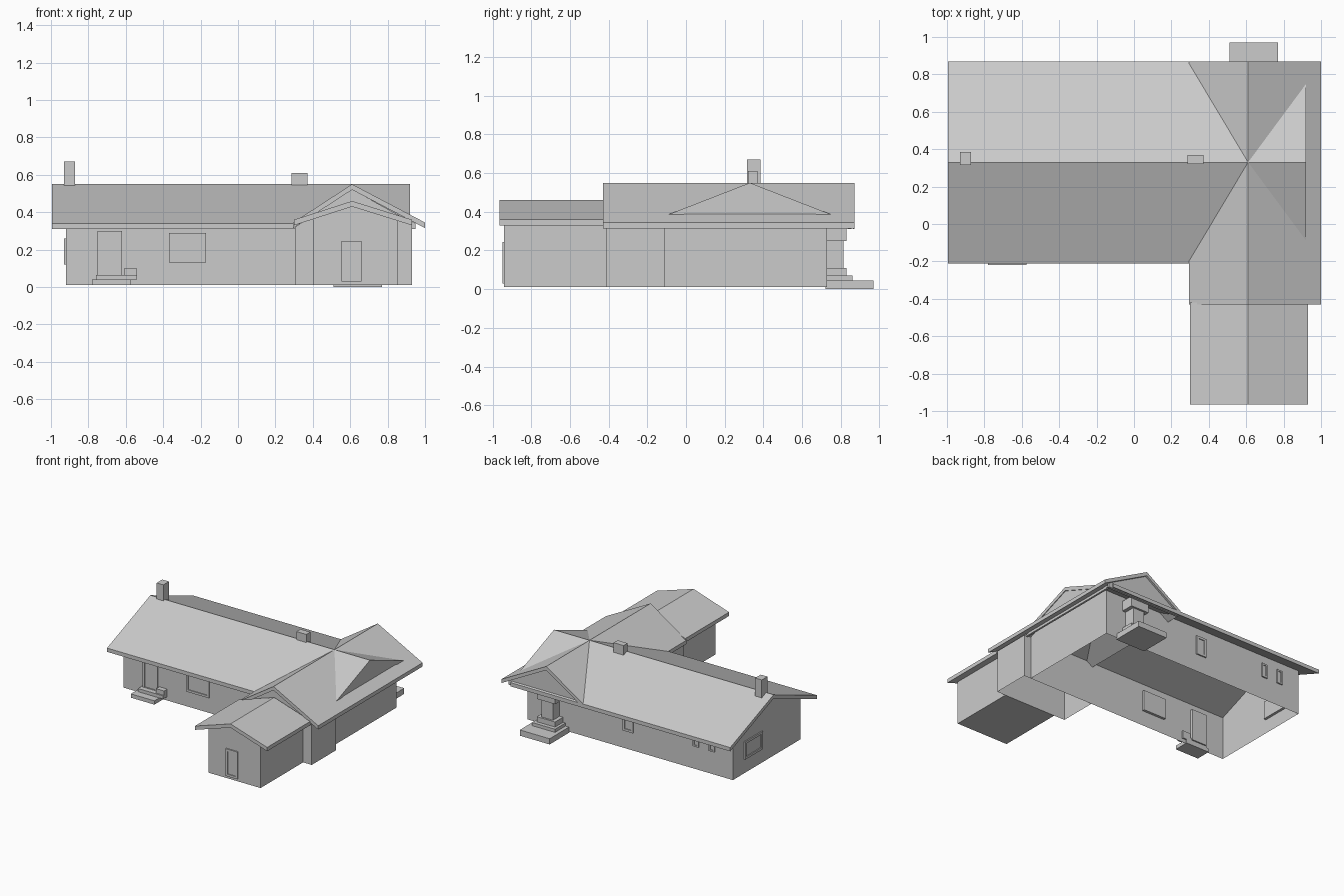
import bpy, bmesh

if "Cube" in bpy.data.objects:
    bpy.data.objects.remove(bpy.data.objects["Cube"])

def make(name, verts, faces):
    me = bpy.data.meshes.new(name)
    me.from_pydata(verts, [], faces)
    bm = bmesh.new()
    bm.from_mesh(me)
    bmesh.ops.recalc_face_normals(bm, faces=bm.faces)
    bm.to_mesh(me)
    bm.free()
    ob = bpy.data.objects.new(name, me)
    bpy.context.collection.objects.link(ob)
    return ob

def prism(name, prof, axis, a, b, closed=True):
    """Extrude a (side, z) profile along an axis; open prisms have no underside."""
    n = len(prof)
    place = (lambda t, s, z: (t, s, z)) if axis == 'x' else (lambda t, s, z: (s, t, z))
    verts = [place(t, s, z) for t in (a, b) for s, z in prof]
    faces = [tuple(range(n)), tuple(range(n, 2 * n))]
    for i in range(n if closed else n - 1):
        j = (i + 1) % n
        faces.append((i, j, n + j, n + i))
    return make(name, verts, faces)

def box(name, x0, x1, y0, y1, z0, z1):
    return prism(name, [(y0, z0), (y1, z0), (y1, z1), (y0, z1)], 'x', x0, x1)

def roof(name, l, r, ridge, eave, top, axis, a, b, t=0.03):
    """Folded gable roof of constant vertical thickness."""
    prism(name, [(l, eave - t), (l, eave), (ridge, top), (r, eave),
                 (r, eave - t), (ridge, top - t)], axis, a, b)

def house(name, l, r, ridge, zl, zr, top, axis, a, b, closed=False):
    """Gabled wall block."""
    prism(name, [(l, 0.01), (l, zl), (ridge, top), (r, zr), (r, 0.01)], axis, a, b, closed)

def opening(name, axis, wall, out, c, w, z0, z1, f=0.018):
    """Raised frame and thin pane on a wall; axis is the wall normal."""
    def part(n, s0, s1, za, zb, d):
        lo, hi = sorted((wall - out * 0.02, wall + out * d))
        if axis == 'y':
            box(n, s0, s1, lo, hi, za, zb)
        else:
            box(n, lo, hi, s0, s1, za, zb)
    a, b = c - w / 2, c + w / 2
    part(name + "_left_jamb", a, a + f, z0, z1, 0.01)
    part(name + "_right_jamb", b - f, b, z0, z1, 0.01)
    part(name + "_head", a + f, b - f, z1 - f, z1, 0.01)
    part(name + "_sill", a + f, b - f, z0, z0 + f, 0.01)
    part(name + "_pane", a + f, b - f, z0 + f, z1 - f, 0.003)

# Walls, open underneath except the front annex
house("main_walls", -0.11, 0.73, 0.33, 0.35, 0.365, 0.522, 'x', -0.92, 0.87)
house("wing_walls", 0.305, 0.93, 0.61, 0.32, 0.345, 0.522, 'y', -0.41, -0.11)
house("annex_walls", 0.40, 0.855, 0.61, 0.37, 0.37, 0.43, 'y', -0.94, -0.41, True)

# Roofs
roof("main_roof", -0.21, 0.87, 0.33, 0.34, 0.55, 'x', -0.995, 0.92)
roof("wing_roof", 0.295, 1.0, 0.61, 0.345, 0.55, 'y', -0.43, 0.87)
roof("annex_roof", 0.30, 0.93, 0.61, 0.36, 0.46, 'y', -0.965, -0.42)

# Gable infills at the back and the east end
prism("back_gable", [(0.30, 0.31), (0.95, 0.31), (0.95, 0.34), (0.61, 0.53), (0.30, 0.33)], 'y', 0.835, 0.855)
prism("east_gable", [(-0.15, 0.34), (0.80, 0.34), (0.33, 0.53)], 'x', 0.90, 0.915)

# Chimneys
box("tall_chimney", -0.93, -0.872, 0.315, 0.385, 0.48, 0.67)
box("short_chimney", 0.285, 0.372, 0.32, 0.37, 0.48, 0.61)

# Front door, steps and front window
opening("front_door", 'y', -0.11, -1, -0.685, 0.13, 0.05, 0.30)
box("front_step_low", -0.78, -0.575, -0.22, -0.10, 0.01, 0.04)
box("front_step_high", -0.76, -0.54, -0.16, -0.10, 0.04, 0.065)
box("front_step_curb", -0.61, -0.54, -0.15, -0.10, 0.065, 0.10)
opening("front_window", 'y', -0.11, -1, -0.27, 0.20, 0.13, 0.29)
opening("annex_door", 'y', -0.94, -1, 0.607, 0.105, 0.03, 0.245)

# Back and side windows
opening("back_window", 'y', 0.73, 1, -0.01, 0.09, 0.15, 0.30)
for i, x in enumerate((-0.60, -0.74)):
    opening("back_small_window_%d" % i, 'y', 0.73, 1, x, 0.05, 0.19, 0.30, 0.012)
opening("side_window", 'x', -0.92, -1, 0.48, 0.22, 0.12, 0.26)

# Back porch: slab and stepped post under the gable
box("porch_slab", 0.51, 0.77, 0.72, 0.97, 0.0, 0.045)
box("porch_step", 0.54, 0.74, 0.72, 0.86, 0.045, 0.07)
box("post_base", 0.56, 0.72, 0.73, 0.83, 0.07, 0.11)
box("post_shaft", 0.59, 0.69, 0.73, 0.815, 0.11, 0.25)
box("post_cap", 0.56, 0.72, 0.73, 0.83, 0.25, 0.33)
